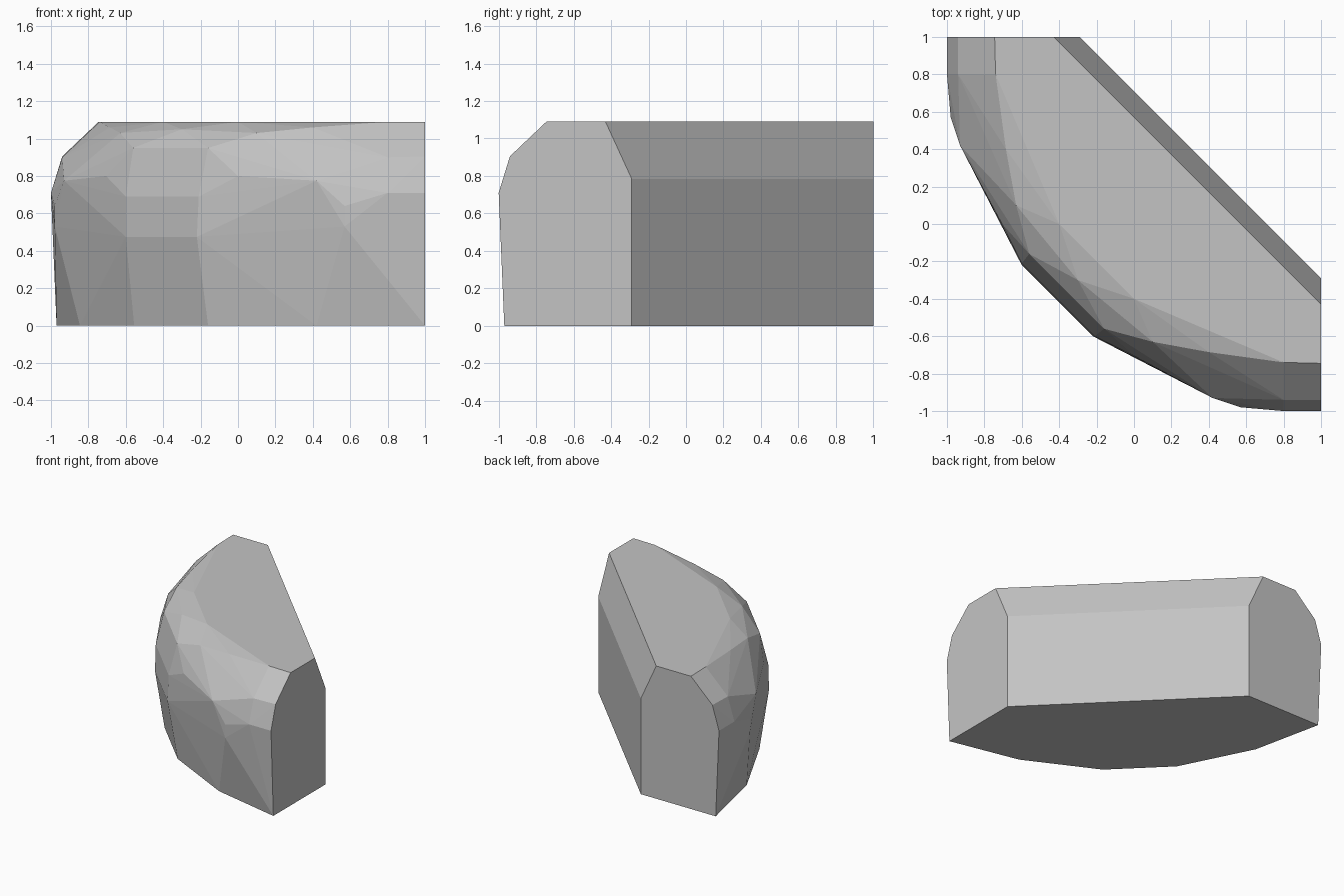
import bpy
import bmesh
from math import radians

cube = bpy.data.objects.get("Cube")
if cube:
    bpy.data.objects.remove(cube, do_unlink=True)

# Single flat stone colour
stone = bpy.data.materials.new("light grey stone")
stone.use_nodes = True
grey = (0.55, 0.55, 0.55, 1)
stone.diffuse_color = grey
stone.node_tree.nodes["Principled BSDF"].inputs["Base Color"].default_value = grey

TOP = 1.09

# One half of the rock, column by column; the other half swaps x and y
end_profile = [(1, -0.97, 0), (1, -1, 0.71), (1, -0.94, 0.905), (1, -0.745, TOP)]
shoulder = [(0.8, -1, 0.71), (0.8, -0.94, 0.9), (0.8, -0.74, TOP)]
outer_face = [(0.42, -0.845, 0), (0.57, -0.98, 0.53), (0.57, -0.98, 0.64),
              (0.42, -0.93, 0.775), (0.4, -0.685, 1.06)]
inner_face = [(0, -0.705, 0.8), (0.1, -0.63, 1.03), (0, -0.4, TOP)]
corner = [(-0.16, -0.555, 0), (-0.22, -0.6, 0.475), (-0.21, -0.6, 0.69),
          (-0.16, -0.56, 0.95), (-0.3, -0.3, 1.05)]
back_wall = [(1, -0.29, 0), (1, -0.29, 0.785), (1, -0.43, TOP)]

half = end_profile + shoulder + outer_face + inner_face + corner + back_wall
points = set(half) | {(y, x, z) for x, y, z in half}

# Wrap the columns in a faceted skin
bm = bmesh.new()
for p in sorted(points):
    bm.verts.new(p)
hull = bmesh.ops.convex_hull(bm, input=bm.verts)
loose = [v for v in bm.verts if not v.link_faces]
bmesh.ops.delete(bm, geom=loose, context="VERTS")
bmesh.ops.dissolve_limit(bm, angle_limit=radians(0.5), verts=bm.verts, edges=bm.edges)
bmesh.ops.recalc_face_normals(bm, faces=bm.faces)

mesh = bpy.data.meshes.new("corner_rock")
bm.to_mesh(mesh)
bm.free()
mesh.materials.append(stone)
rock = bpy.data.objects.new("corner_rock", mesh)
bpy.context.collection.objects.link(rock)
